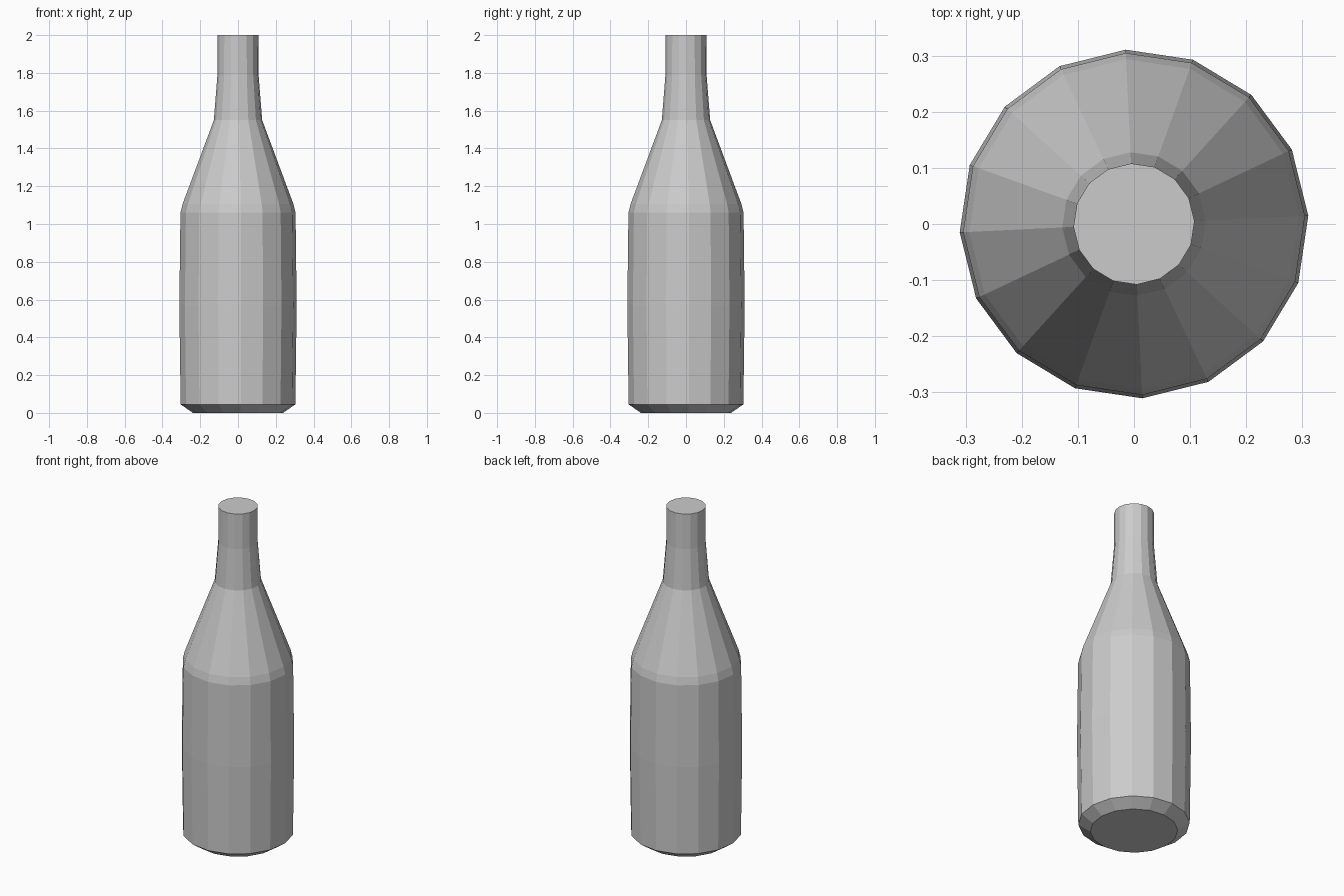
import bpy, bmesh
from math import cos, sin, pi, radians

if "Cube" in bpy.data.objects:
    bpy.data.objects.remove(bpy.data.objects["Cube"])

SIDES = 16
TWIST = radians(2.75)

# Bottle outline from base to mouth: (radius, height)
PROFILE = [
    (0.239, 0.0), (0.304, 0.045),                    # chamfered base
    (0.311, 0.57), (0.305, 1.06), (0.294, 1.105),    # body and shoulder edge
    (0.128, 1.55), (0.109, 1.79), (0.108, 2.0),      # shoulder and neck
]


def lathe(name, profile):
    """Revolve a profile into a closed, flat-shaded solid."""
    bm = bmesh.new()
    rings = []
    for r, z in profile:
        angles = [TWIST + 2 * pi * i / SIDES for i in range(SIDES)]
        rings.append([bm.verts.new((r * cos(a), r * sin(a), z)) for a in angles])
    for low, high in zip(rings, rings[1:]):
        for i in range(SIDES):
            j = (i + 1) % SIDES
            bm.faces.new((low[i], low[j], high[j], high[i]))
    # Flat caps at base and mouth
    bm.faces.new(rings[0][::-1])
    bm.faces.new(rings[-1])
    mesh = bpy.data.meshes.new(name)
    bm.to_mesh(mesh)
    bm.free()
    obj = bpy.data.objects.new(name, mesh)
    bpy.context.collection.objects.link(obj)
    return obj


lathe("bottle", PROFILE)
